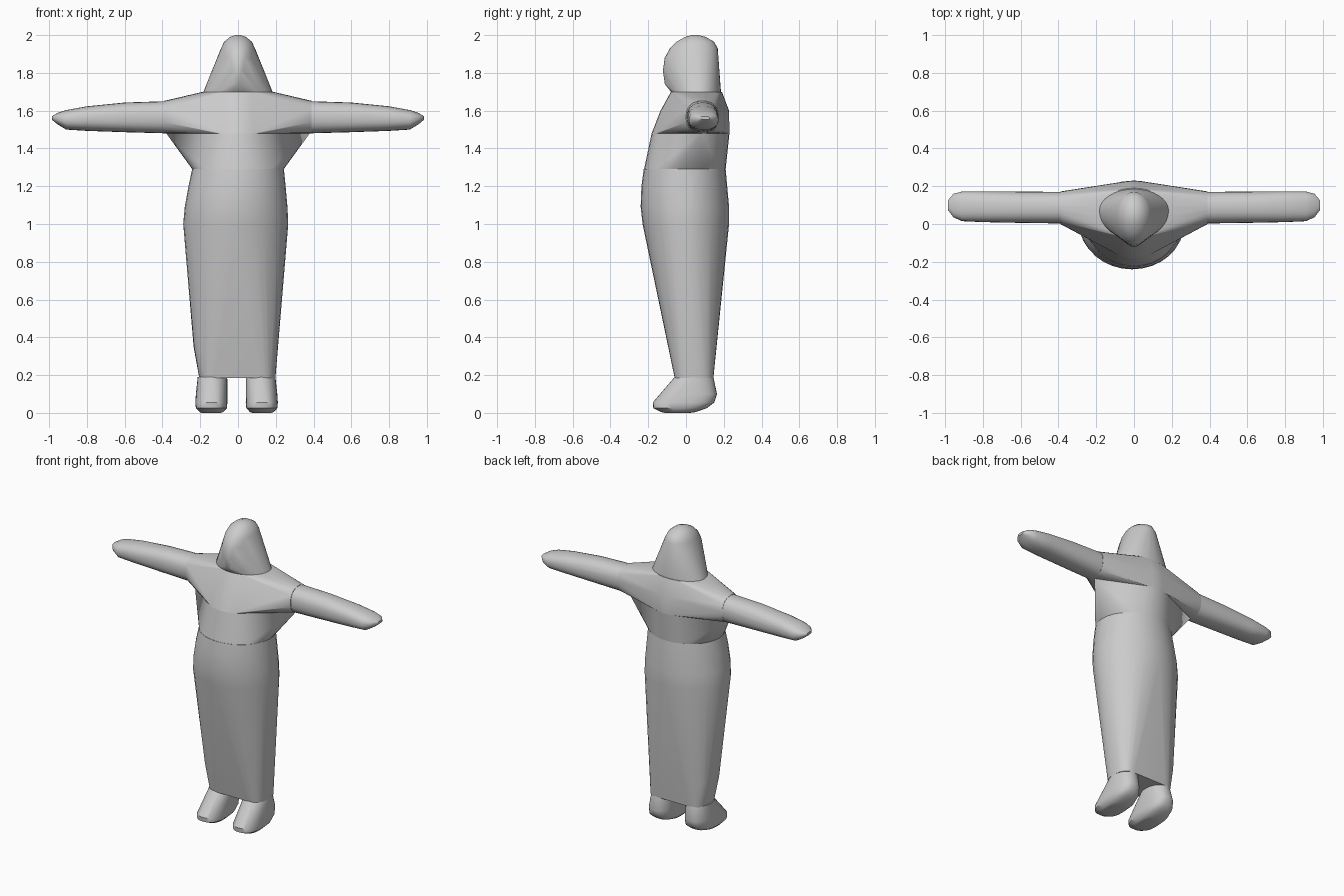
import bpy, bmesh
from math import sin, cos, pi, copysign

if "Cube" in bpy.data.objects:
    bpy.data.objects.remove(bpy.data.objects["Cube"])


def bend(v, p):
    return copysign(abs(v) ** p, v)


def ring(z, rx, front, back, cx=0.0, mid=None, p=1.0, n=32):
    """Horizontal oval; front/back are y limits, mid is the widest y."""
    mid = (front + back) / 2 if mid is None else mid
    pts = []
    for i in range(n):
        a = 2 * pi * i / n
        s = bend(sin(a), p)
        y = mid + s * ((back - mid) if s > 0 else (mid - front))
        pts.append((cx + rx * bend(cos(a), p), y, z))
    return pts


def arm_ring(x, y0, y1, z0, z1, p=0.85, n=24):
    """Oval in the plane across the arm."""
    return [(x, (y0 + y1) / 2 + (y1 - y0) / 2 * bend(cos(2 * pi * i / n), p),
             (z0 + z1) / 2 + (z1 - z0) / 2 * bend(sin(2 * pi * i / n), p))
            for i in range(n)]


def flip(pts):
    return [(-x, y, z) for x, y, z in pts]


def hull(name, pts):
    """Taut skin around a set of section points."""
    bm = bmesh.new()
    for p in pts:
        bm.verts.new(p)
    bmesh.ops.remove_doubles(bm, verts=bm.verts[:], dist=0.0005)
    bmesh.ops.convex_hull(bm, input=bm.verts[:])
    bmesh.ops.delete(bm, geom=[v for v in bm.verts if not v.link_faces], context='VERTS')
    bmesh.ops.recalc_face_normals(bm, faces=bm.faces[:])
    me = bpy.data.meshes.new(name)
    bm.to_mesh(me)
    bm.free()
    ob = bpy.data.objects.new(name, me)
    bpy.context.collection.objects.link(ob)
    bpy.ops.object.select_all(action='DESELECT')
    ob.select_set(True)
    bpy.context.view_layer.objects.active = ob
    bpy.ops.object.shade_smooth_by_angle(angle=0.7)
    return ob


# hooded head: wide egg-shaped base, narrow face, rounded crown
hull("head",
     ring(1.70, 0.183, -0.08, 0.185, mid=0.07)
     + ring(1.74, 0.06, -0.112, 0.10)
     + ring(1.81, 0.07, -0.122, 0.14)
     + ring(1.88, 0.098, -0.113, 0.17, mid=0.05)
     + ring(1.93, 0.09, -0.085, 0.168, mid=0.05)
     + ring(1.965, 0.073, -0.05, 0.148, mid=0.05)
     + ring(1.99, 0.043, -0.005, 0.105)
     + ring(2.0, 0.015, 0.03, 0.065))

# chest and shoulders
shoulder = arm_ring(0.39, 0.0, 0.172, 1.48, 1.652)
armpit = [(0.38, 0.08, 1.48), (-0.38, 0.08, 1.48)]
chest_low = ring(1.48, 0.21, -0.182, 0.23, mid=0.04)
hull("upper_chest",
     ring(1.70, 0.185, -0.08, 0.19, mid=0.07)
     + ring(1.60, 0.17, -0.135, 0.228, mid=0.05, p=0.9)
     + chest_low + shoulder + flip(shoulder))
hull("lower_chest", chest_low + armpit + ring(1.29, 0.242, -0.222, 0.21))

# robe
hull("robe",
     ring(1.29, 0.243, -0.224, 0.21)
     + ring(1.20, 0.257, -0.236, 0.216, cx=-0.005)
     + ring(1.09, 0.272, -0.24, 0.228, cx=-0.01)
     + ring(1.00, 0.278, -0.23, 0.228, cx=-0.012)
     + ring(0.35, 0.223, -0.09, 0.16, cx=-0.012, p=0.65)
     + ring(0.185, 0.08, -0.06, 0.145, cx=-0.125, p=0.8)
     + ring(0.185, 0.08, -0.06, 0.145, cx=0.118, p=0.8))

# arms with mitten hands, and feet, on both sides
arm = (arm_ring(0.385, 0.003, 0.17, 1.48, 1.65)
       + arm_ring(0.60, 0.006, 0.17, 1.486, 1.643)
       + arm_ring(0.80, 0.010, 0.173, 1.493, 1.623)
       + arm_ring(0.91, 0.015, 0.172, 1.50, 1.603)
       + arm_ring(0.955, 0.035, 0.16, 1.527, 1.588)
       + arm_ring(0.985, 0.075, 0.125, 1.552, 1.57))
for side, s, cx in (("left", 1, 0.12), ("right", -1, -0.135)):
    hull(side + "_arm", arm if s > 0 else flip(arm))
    foot = cx + s * 0.006
    hull(side + "_foot",
         ring(0.19, 0.078, -0.06, 0.145, cx=cx)
         + ring(0.10, 0.082, -0.13, 0.164, cx=foot, p=0.85)
         + ring(0.055, 0.085, -0.176, 0.15, cx=foot, p=0.75)
         + ring(0.025, 0.082, -0.173, 0.11, cx=foot, p=0.75)
         + ring(0.004, 0.062, -0.13, 0.05, cx=foot, p=0.8)
         + ring(0.0, 0.05, -0.11, 0.02, cx=foot))
